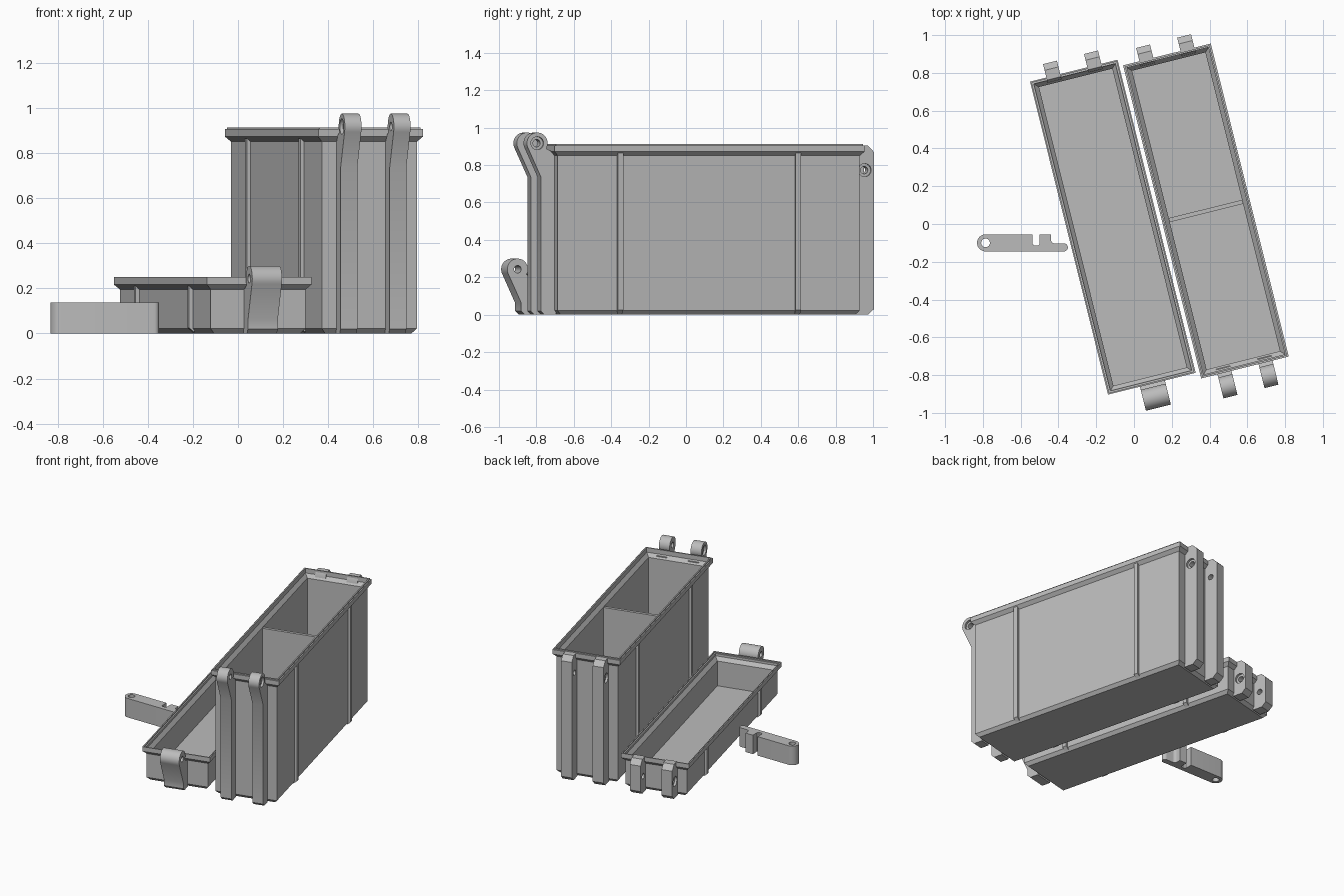
import bpy, bmesh, math
from mathutils import Matrix

if "Cube" in bpy.data.objects:
    bpy.data.objects.remove(bpy.data.objects["Cube"])

grey = bpy.data.materials.new("plain_grey")
grey.diffuse_color = (0.5, 0.5, 0.5, 1)
grey.use_nodes = True
grey.node_tree.nodes["Principled BSDF"].inputs["Base Color"].default_value = grey.diffuse_color
TILT = math.radians(14)
W, L = 0.217, 0.832          # half width and half length of the tray bodies


def finish(bm, name, matrix=Matrix()):
    bmesh.ops.recalc_face_normals(bm, faces=bm.faces)
    me = bpy.data.meshes.new(name)
    bm.to_mesh(me)
    bm.free()
    me.transform(matrix)
    me.materials.append(grey)
    ob = bpy.data.objects.new(name, me)
    bpy.context.collection.objects.link(ob)
    return ob


def select(ob):
    bpy.ops.object.select_all(action='DESELECT')
    ob.select_set(True)
    bpy.context.view_layer.objects.active = ob


def smooth(ob):
    select(ob)
    bpy.ops.object.shade_smooth_by_angle(angle=math.radians(30))


def loft(name, rings, matrix):
    """Stack of rectangles (offset from body wall, z), closed at both ends."""
    bm = bmesh.new()
    loops = []
    for d, z in rings:
        x, y = W + d, L + d
        loops.append([bm.verts.new(p) for p in
                      ((-x, -y, z), (x, -y, z), (x, y, z), (-x, y, z))])
    for a, b in zip(loops, loops[1:]):
        for i in range(4):
            j = (i + 1) % 4
            bm.faces.new((a[i], a[j], b[j], b[i]))
    bm.faces.new(loops[0])
    bm.faces.new(loops[-1])
    return finish(bm, name, matrix)


def prism(name, pts, lo, hi, matrix, axis='X'):
    """Extrude a profile: (y, z) along x, or (x, y) along z."""
    bm = bmesh.new()
    put = (lambda p, t: (t, p[0], p[1])) if axis == 'X' else (lambda p, t: (p[0], p[1], t))
    a = [bm.verts.new(put(p, lo)) for p in pts]
    b = [bm.verts.new(put(p, hi)) for p in pts]
    for i in range(len(pts)):
        j = (i + 1) % len(pts)
        bm.faces.new((a[i], a[j], b[j], b[i]))
    bm.faces.new(a)
    bm.faces.new(b)
    return finish(bm, name, matrix)


def circle(cx, cy, r, start=0, end=360, n=24):
    full = abs(end - start) == 360
    steps = n if full else n + 1
    return [(cx + r * math.cos(math.radians(start + (end - start) * i / n)),
             cy + r * math.sin(math.radians(start + (end - start) * i / n)))
            for i in range(steps)]


def drill(ob, centre, r, lo, hi, matrix, axis='X'):
    cutter = prism("drill_cutter", circle(*centre, r), lo, hi, matrix, axis)
    cutter.hide_render = True
    mod = ob.modifiers.new("hole", 'BOOLEAN')
    mod.operation, mod.solver, mod.object = 'DIFFERENCE', 'EXACT', cutter
    select(ob)
    bpy.ops.object.modifier_apply(modifier=mod.name)
    bpy.data.objects.remove(cutter)


def lug(name, pts, x, half, pivot, matrix, recess):
    """Hinge lug with a pin hole and an optional recess on its outward face."""
    ob = prism(name, pts, x - half, x + half, matrix)
    drill(ob, pivot, 0.02, x - half - 0.05, x + half + 0.05, matrix)
    if recess:
        s = 1 if x > 0 else -1
        face = x + s * half
        drill(ob, pivot, 0.035, *sorted((face - s * 0.015, face + s * 0.05)), matrix)
    smooth(ob)


def tray(name, cx, cy, h, step, front_lugs, pivot_drop):
    m = Matrix.Translation((cx, cy, 0)) @ Matrix.Rotation(TILT, 4, 'Z')
    # shell: chamfered base, flared rim with a stepped sealing lip, thin walls
    loft(name + "_shell", [
        (-0.02, 0), (0, 0.022), (0, h - 0.055), (0.022, h - 0.033), (0.022, h),
        (0.014, h), (0.014, h + step), (0.005, h + step), (0.005, h - 0.025),
        (-0.017, h - 0.05), (-0.017, 0.02)], m)
    # side ribs
    for sx in (-1, 1):
        for y in (-0.49, 0.49):
            bm = bmesh.new()
            bmesh.ops.create_cube(bm, size=1)
            bmesh.ops.scale(bm, vec=(0.024, 0.03, h - 0.045), verts=bm.verts)
            bmesh.ops.translate(bm, vec=(sx * (W + 0.005), y, (h - 0.035) / 2), verts=bm.verts)
            for v in bm.verts:            # tapered foot
                if v.co.z < 0.1 and abs(v.co.x) > W:
                    v.co.z += 0.02
            finish(bm, name + "_side_rib", m)
    # front lugs: column leaning out to a round eye
    ez = h + (0.012 if step > 0 else -0.007)
    eye = (-0.928, ez)
    front = [(-0.825, 0), (-0.888, 0), (-0.908, 0.02), (-0.908, ez - 0.18)]
    front += circle(*eye, 0.057, 205, -30, 20) + [(-0.845, ez - 0.045), (-0.825, ez - 0.045)]
    for x, half in front_lugs:
        lug(name + "_front_lug", front, x, half, eye, m, len(front_lugs) > 1)
    # back hinge lugs: straight chamfered columns
    back = [(0.825, 0), (0.895, 0), (0.927, 0.03), (0.927, h - 0.035),
            (0.893, h), (0.84, h), (0.825, h - 0.03)]
    for x in (-0.112, 0.112):
        lug(name + "_back_lug", back, x, 0.038, (0.877, h - pivot_drop), m, True)
    return m


deep = tray("deep_tray", 0.381, 0.069, 0.905, 0.008, [(-0.112, 0.038), (0.112, 0.038)], 0.132)
tray("lid_tray", -0.112, -0.017, 0.25, -0.008, [(0.003, 0.068)], 0.13)

# divider inside the deep tray
prism("divider", [(-0.011, 0.015), (0.011, 0.015), (0.011, 0.85), (-0.011, 0.85)],
      -0.205, 0.205, deep)

# loose latch arm with a pivot hole and hook notches
arm = circle(-0.786, -0.1, 0.045, 270, 90, 16)
arm += [(-0.537, -0.055), (-0.537, -0.106), (-0.528, -0.115), (-0.508, -0.115),
        (-0.499, -0.106), (-0.499, -0.055), (-0.44, -0.055), (-0.44, -0.085)]
arm += circle(-0.42, -0.083, 0.02, 190, 270, 4)
arm += circle(-0.371, -0.124, 0.021, 90, -90, 10)
latch = prism("latch_arm", arm, 0, 0.138, Matrix(), 'Z')
drill(latch, (-0.786, -0.1), 0.023, -0.1, 0.3, Matrix(), 'Z')
smooth(latch)
